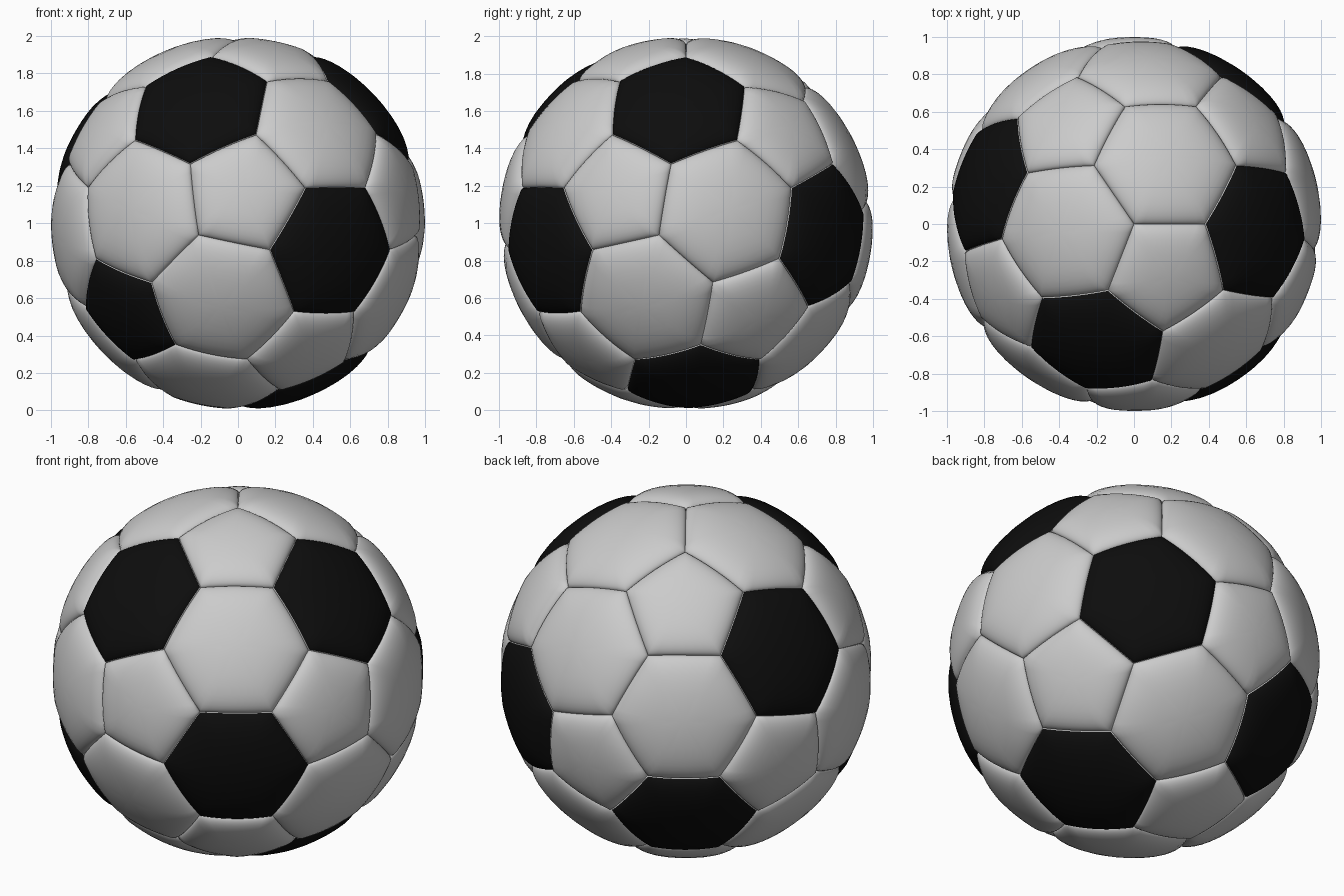
import bpy, bmesh, math
from mathutils import Vector, Matrix

if "Cube" in bpy.data.objects:
    bpy.data.objects.remove(bpy.data.objects["Cube"])

SEAM, DEPTH = 0.955, 0.045        # seam radius and panel puff
RINGS = [0.2, 0.4, 0.56, 0.69, 0.79, 0.865, 0.915, 0.95, 0.973, 0.99, 1.0]
SUB = 8                           # points per panel side

black = bpy.data.materials.new("black_leather")
black.diffuse_color = (0.004, 0.004, 0.004, 1)
black.use_nodes = True
black.node_tree.nodes["Principled BSDF"].inputs["Base Color"].default_value = black.diffuse_color

# Approximate directions of the dark panels
DARK = [Vector(d).normalized() for d in (
    (-.20, -.66, .66), (.50, -.85, -.15), (-.60, -.66, -.44), (.75, -.05, .62),
    (.66, .75, -.07), (.40, .05, -.90), (-.80, .23, .50), (-.51, .71, -.475))]

# Icosahedron guide: its vertices give pentagons, its faces give hexagons
ico = bmesh.new()
bmesh.ops.create_icosphere(ico, subdivisions=1, radius=1)
panels = []
for v in ico.verts:
    panels.append([(2 * v.co + e.other_vert(v).co) / 3 for e in v.link_edges])
for f in ico.faces:
    c = [v.co.copy() for v in f.verts]
    panels.append([(2 * c[i] + c[j]) / 3 for i in range(3) for j in range(3) if i != j])
edge = next(iter(ico.edges))
a, b = edge.verts[0].co.copy(), edge.verts[1].co.copy()
ico.free()

# Turn the ball so a panel corner points straight up
e3 = ((2 * a + b) / 3).normalized()
e1 = (a - e3 * a.dot(e3)).normalized()
turn = Matrix.Rotation(math.radians(-55.7), 3, 'Z') @ Matrix((e1, e3.cross(e1), e3))


def ordered(corners):
    """Rotate corners into place, sorted counter-clockwise about the centre."""
    pts = [turn @ p for p in corners]
    mid = sum(pts, Vector()) / len(pts)
    n = mid.normalized()
    u = (pts[0] - mid).normalized()
    w = n.cross(u)
    pts.sort(key=lambda p: math.atan2((p - mid).dot(w), (p - mid).dot(u)))
    return pts, mid


def make_panel(name, pts, mid, dark):
    """One puffed panel: rings from the centre out to the sunken seam."""
    border = [p.lerp(pts[(i + 1) % len(pts)], k / SUB)
              for i, p in enumerate(pts) for k in range(SUB)]
    n = len(border)
    bm = bmesh.new()

    def add(p, t):
        r = SEAM + DEPTH * max(0.0, 1 - t ** 5) ** 0.6
        return bm.verts.new(p.normalized() * r + Vector((0, 0, 1)))

    centre = add(mid, 0)
    rings = [[add(mid.lerp(p, t), t) for p in border] for t in RINGS]
    for i in range(n):
        j = (i + 1) % n
        bm.faces.new((centre, rings[0][i], rings[0][j]))
        for k in range(len(rings) - 1):
            f = bm.faces.new((rings[k][i], rings[k + 1][i], rings[k + 1][j], rings[k][j]))
            if dark and k == len(rings) - 2:
                f.material_index = 1      # grey cut edge of a dark panel
    for f in bm.faces:
        f.smooth = True
    me = bpy.data.meshes.new(name)
    bm.to_mesh(me)
    bm.free()
    if dark:
        me.materials.append(black)
        me.materials.append(grey)
    bpy.context.collection.objects.link(bpy.data.objects.new(name, me))


grey = bpy.data.materials.new("grey_edge")
grey.diffuse_color = (0.8, 0.8, 0.8, 1)
grey.use_nodes = True
grey.node_tree.nodes["Principled BSDF"].inputs["Base Color"].default_value = grey.diffuse_color

# Build all 32 panels, colouring the one nearest each dark direction
ready = [ordered(p) for p in panels]
dark_ids = {max(range(len(ready)), key=lambda i: ready[i][1].normalized().dot(d)) for d in DARK}
for i, (pts, mid) in enumerate(ready):
    kind = "pentagon" if len(pts) == 5 else "hexagon"
    make_panel(f"{kind}_panel_{i + 1}", pts, mid, i in dark_ids)
